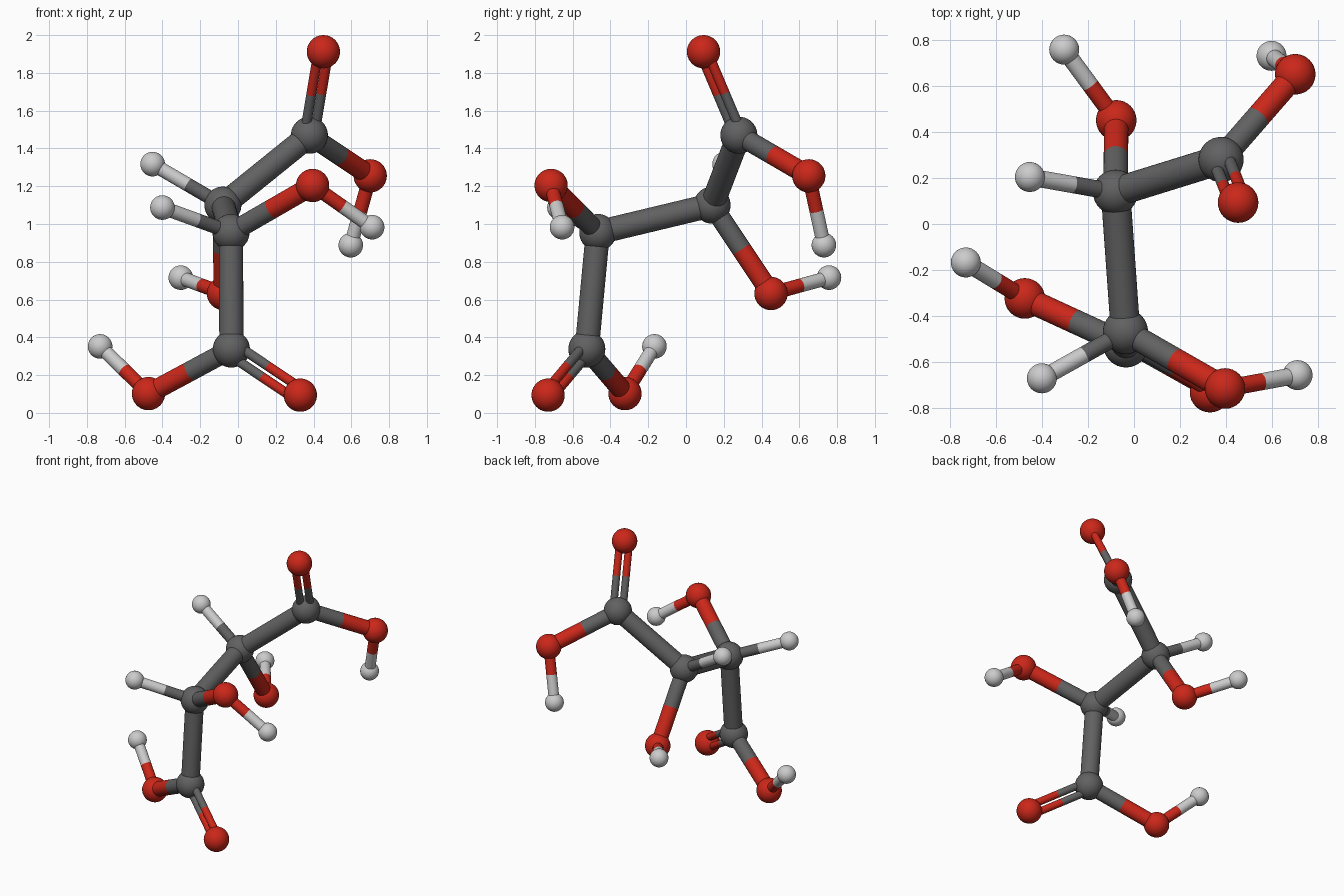
import bpy
from mathutils import Vector

if "Cube" in bpy.data.objects:
    bpy.data.objects.remove(bpy.data.objects["Cube"])

def material(name, rgb):
    m = bpy.data.materials.new(name)
    m.diffuse_color = (*rgb, 1)
    m.use_nodes = True
    m.node_tree.nodes["Principled BSDF"].inputs["Base Color"].default_value = m.diffuse_color
    return m

MATS = {"carbon": material("dark_grey", (0.12, 0.12, 0.12)),
        "oxygen": material("red", (0.6, 0.02, 0.01)),
        "hydrogen": material("light_grey", (0.6, 0.6, 0.6))}
BALL = {"carbon": 0.098, "oxygen": 0.088, "hydrogen": 0.065}

# Ball positions, grouped by kind
ATOMS = {
    "c1": ("carbon", (-0.035, -0.525, 0.338)),
    "c2": ("carbon", (-0.037, -0.467, 0.955)),
    "c3": ("carbon", (-0.08, 0.138, 1.10)),
    "c4": ("carbon", (0.378, 0.28, 1.47)),
    "o1": ("oxygen", (0.33, -0.73, 0.094)),
    "o2": ("oxygen", (-0.474, -0.323, 0.102)),
    "o3": ("oxygen", (0.395, -0.714, 1.204)),
    "o4": ("oxygen", (-0.077, 0.45, 0.632)),
    "o5": ("oxygen", (0.452, 0.093, 1.912)),
    "o6": ("oxygen", (0.70, 0.65, 1.255)),
    "h2": ("hydrogen", (-0.73, -0.167, 0.352)),
    "h3": ("hydrogen", (0.71, -0.656, 0.983)),
    "h4": ("hydrogen", (-0.303, 0.757, 0.716)),
    "h6": ("hydrogen", (0.597, 0.73, 0.888)),
    "h7": ("hydrogen", (-0.40, -0.67, 1.087)),
    "h8": ("hydrogen", (-0.452, 0.204, 1.317)),
}
POS = {k: Vector(p) for k, (_, p) in ATOMS.items()}

def finish(name, kind):
    o = bpy.context.object
    o.name = name
    o.data.materials.append(MATS[kind])
    bpy.ops.object.shade_smooth_by_angle()

def rod(name, a, b, r, kind):
    d = b - a
    bpy.ops.mesh.primitive_cylinder_add(
        vertices=32, radius=r, depth=d.length, location=(a + b) / 2,
        rotation=d.to_track_quat('Z', 'Y').to_euler())
    finish(name, kind)

def bond(a, b, r, shift=Vector()):
    # each half takes the colour of its nearer ball
    pa, pb = POS[a] + shift, POS[b] + shift
    ka, kb = ATOMS[a][0], ATOMS[b][0]
    mid = (pa + pb) / 2
    if ka == kb:
        rod(ka + "_bond", pa, pb, r, ka)
    else:
        rod(ka + "_half_bond", pa, mid, r, ka)
        rod(kb + "_half_bond", mid, pb, r, kb)

# Balls
for key, (kind, p) in ATOMS.items():
    bpy.ops.mesh.primitive_uv_sphere_add(segments=32, ring_count=20,
                                         radius=BALL[kind], location=p)
    finish(kind + "_ball", kind)

# Single bonds: carbon chain, carbon-oxygen, and bonds to hydrogen
for pairs, r in (("c1c2 c2c3 c3c4", 0.064),
                 ("c1o2 c2o3 c3o4 c4o6", 0.053),
                 ("o2h2 o3h3 o4h4 o6h6 c2h7 c3h8", 0.037)):
    for p in pairs.split():
        bond(p[:2], p[2:], r)

# Double bonds: two thin rods side by side in the plane of the acid group
for c, o, neighbour in (("c1", "o1", "c2"), ("c4", "o5", "c3")):
    d = (POS[o] - POS[c]).normalized()
    v = POS[neighbour] - POS[c]
    side = (v - d * v.dot(d)).normalized()
    for s in (-1, 1):
        bond(c, o, 0.026, side * 0.033 * s)
